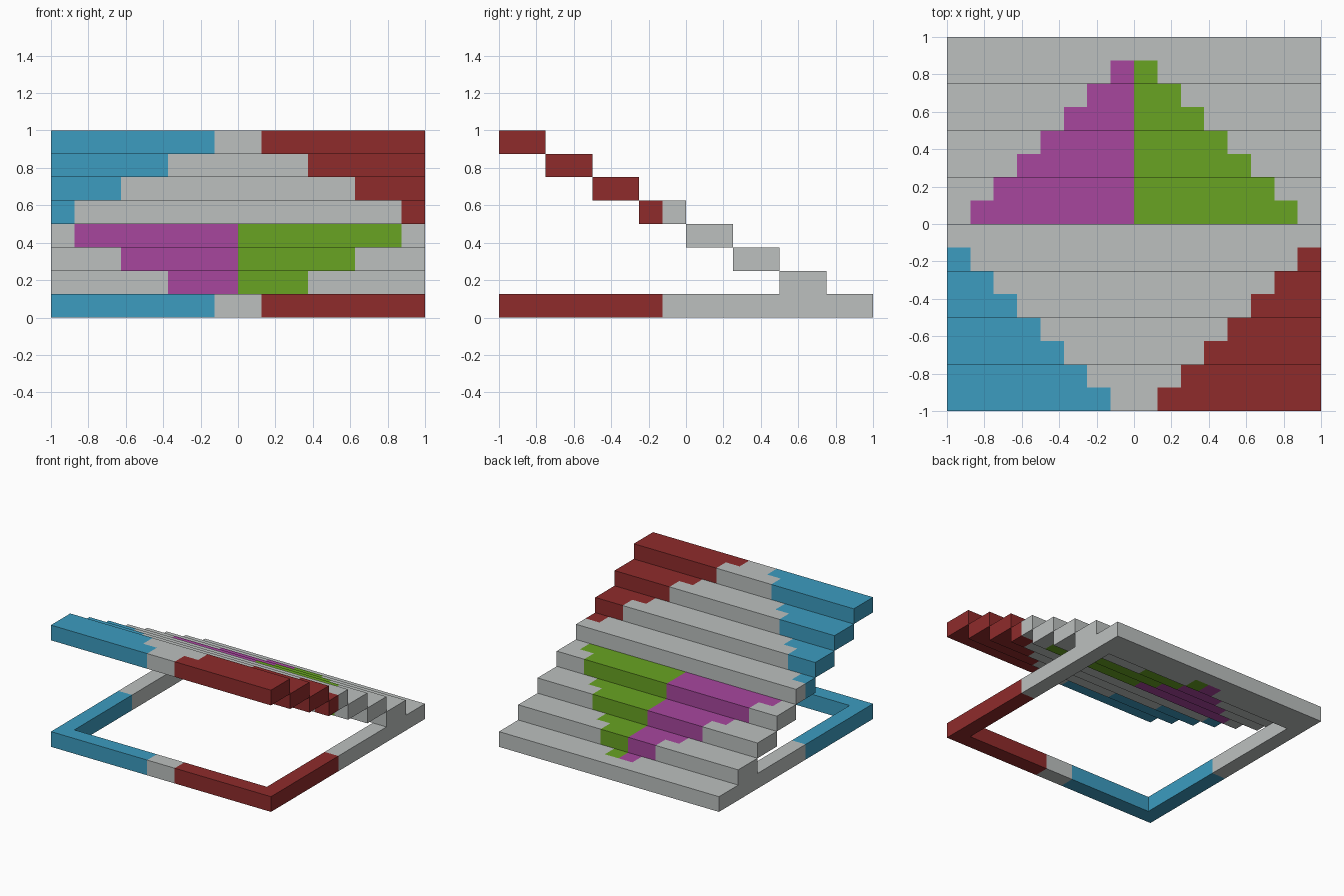
import bpy
import bmesh
from math import radians
from mathutils import Vector

if "Cube" in bpy.data.objects:
    bpy.data.objects.remove(bpy.data.objects["Cube"])

CELL = 0.125   # width of one square of the colour pattern, also the tread height
TREAD = 0.25   # depth of one tread
RAIL = 0.125   # width of the base rails


def srgb(r, g, b):
    lin = [c / 255 for c in (r, g, b)]
    return [c / 12.92 if c < 0.04 else ((c + 0.055) / 1.055) ** 2.4 for c in lin] + [1]


def make_material(name, colour):
    m = bpy.data.materials.new(name)
    m.use_nodes = True
    m.diffuse_color = colour
    m.node_tree.nodes["Principled BSDF"].inputs["Base Color"].default_value = colour
    return m


GREY, BLUE, RED, PURPLE, GREEN = range(5)
MATERIALS = [
    make_material("light grey", srgb(188, 192, 191)),
    make_material("blue", srgb(60, 156, 192)),
    make_material("dark red", srgb(143, 43, 43)),
    make_material("purple", srgb(167, 70, 158)),
    make_material("green", srgb(104, 163, 34)),
]


def pattern(p):
    """Stepped triangles: a split one at the back, one in each front corner."""
    if p.y > 0:
        row = int(p.y / CELL)
        if abs(p.x) < 1 - CELL * (row + 1):
            return GREEN if p.x > 0 else PURPLE
    else:
        row = int(-p.y / CELL)
        if abs(p.x) > 1 - CELL * row:
            return RED if p.x > 0 else BLUE
    return GREY


def slab(name, z, keep):
    """Solid one tread high, made of the plan squares that pass the keep rule."""
    bm = bmesh.new()
    n = round(2 / CELL)
    bmesh.ops.create_grid(bm, x_segments=n, y_segments=n, size=1)
    drop = [f for f in bm.faces if not keep(f.calc_center_median())]
    bmesh.ops.delete(bm, geom=drop, context='FACES')
    ext = bmesh.ops.extrude_face_region(bm, geom=bm.faces[:], use_keep_orig=True)
    top = [v for v in ext["geom"] if isinstance(v, bmesh.types.BMVert)]
    bmesh.ops.translate(bm, verts=top, vec=Vector((0, 0, CELL)))
    bmesh.ops.translate(bm, verts=bm.verts[:], vec=Vector((0, 0, z)))
    bmesh.ops.recalc_face_normals(bm, faces=bm.faces[:])
    bm.normal_update()
    # colour each face by the square just inside it, then merge equal neighbours
    for f in bm.faces:
        f.material_index = pattern(f.calc_center_median() - f.normal * 0.02)
    bmesh.ops.dissolve_limit(bm, angle_limit=radians(1), verts=bm.verts[:],
                             edges=bm.edges[:], delimit={'MATERIAL'})
    mesh = bpy.data.meshes.new(name)
    bm.to_mesh(mesh)
    bm.free()
    for m in MATERIALS:
        mesh.materials.append(m)
    obj = bpy.data.objects.new(name, mesh)
    bpy.context.collection.objects.link(obj)


# Base frame: narrow rails at the sides and front, the lowest tread at the back
slab("base_frame", 0,
     lambda p: abs(p.x) > 1 - RAIL or p.y < RAIL - 1 or p.y > 1 - TREAD)

# Floating treads climbing from back to front, touching along their edges
for i in range(1, 8):
    back = 1 - TREAD * i
    slab(f"tread_{i}", CELL * i, lambda p: back - TREAD < p.y < back)
